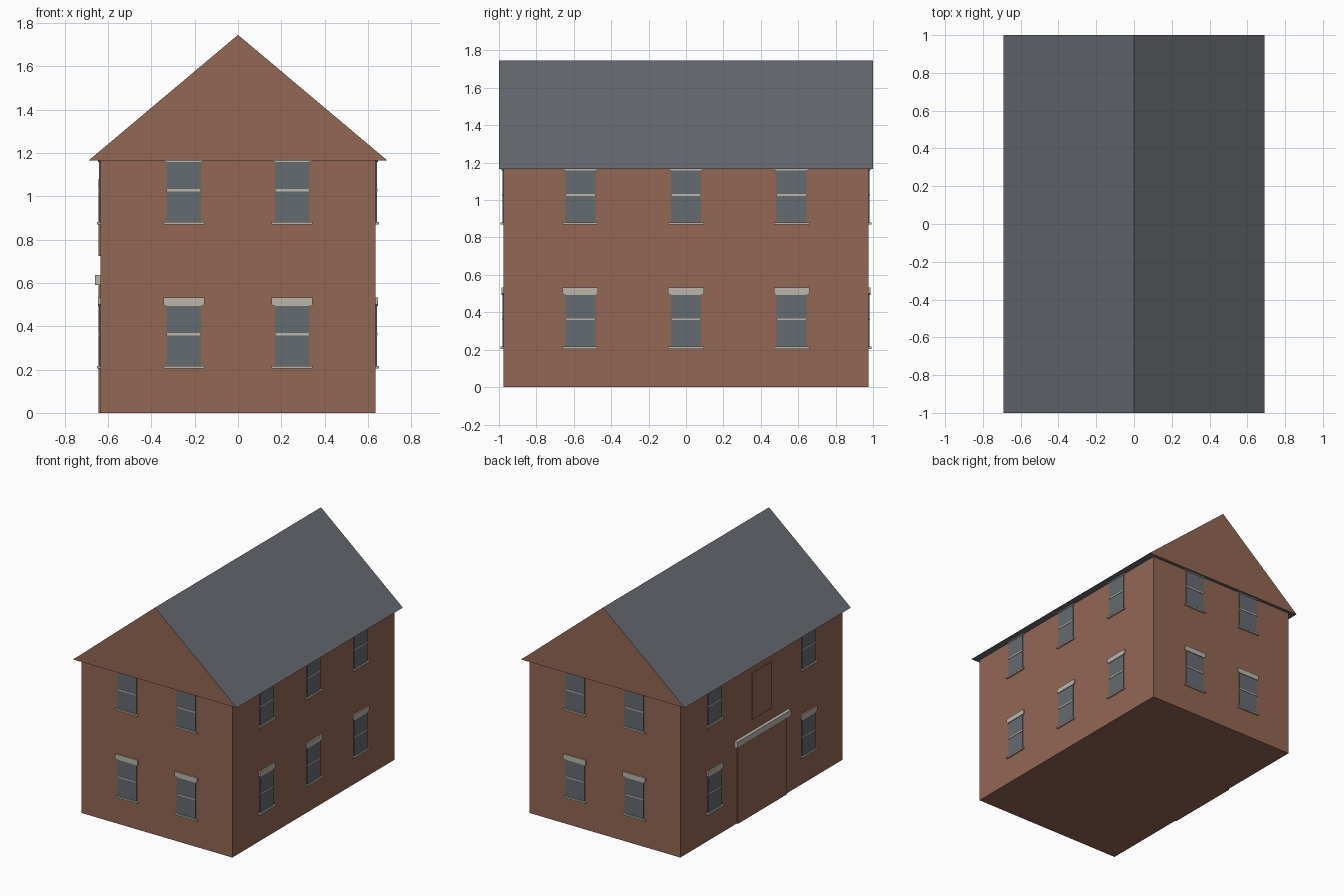
import bpy, bmesh, math
from mathutils import Matrix, Vector

cube = bpy.data.objects.get("Cube")
if cube:
    bpy.data.objects.remove(cube, do_unlink=True)


def material(name, rgb):
    m = bpy.data.materials.new(name)
    m.use_nodes = True
    m.diffuse_color = (*rgb, 1)
    m.node_tree.nodes["Principled BSDF"].inputs["Base Color"].default_value = (*rgb, 1)
    return m


BRICK = material("brick", (0.29, 0.135, 0.088))
SLATE = material("slate", (0.13, 0.14, 0.16))
GLASS = material("window glass", (0.13, 0.145, 0.165))
STONE = material("pale stone", (0.50, 0.47, 0.40))

HALF_X, HALF_Y, EAVE, RIDGE = 0.635, 0.975, 1.165, 1.745


def prism(name, outline, depth, mats, matrix=Matrix()):
    """Extrude an (x, z) outline from y = 0 towards -y."""
    bm = bmesh.new()
    face = bm.faces.new([bm.verts.new((x, 0, z)) for x, z in outline])
    ext = bmesh.ops.extrude_face_region(bm, geom=[face])
    moved = [v for v in ext["geom"] if isinstance(v, bmesh.types.BMVert)]
    bmesh.ops.translate(bm, verts=moved, vec=(0, -depth, 0))
    bmesh.ops.recalc_face_normals(bm, faces=bm.faces)
    mesh = bpy.data.meshes.new(name)
    bm.to_mesh(mesh)
    bm.free()
    for m in mats:
        mesh.materials.append(m)
    obj = bpy.data.objects.new(name, mesh)
    obj.matrix_world = matrix
    bpy.context.collection.objects.link(obj)
    return obj


def plate(name, width, z0, z1, depth, mat, matrix, taper=0.0):
    w = width / 2
    outline = [(-w + taper, z0), (w - taper, z0), (w, z0 + taper), (w, z1), (-w, z1), (-w, z0 + taper)]
    if not taper:
        outline = [(-w, z0), (w, z0), (w, z1), (-w, z1)]
    return prism(name, outline, depth, [mat], matrix)


def wall_frame(turn, distance, along):
    """Place a part on a wall; turn is the angle of the wall from the front."""
    return Matrix.Rotation(math.radians(turn), 4, "Z") @ Matrix.Translation((along, -distance, 0))


# Brick body
prism("brick_body", [(-HALF_X, 0), (HALF_X, 0), (HALF_X, EAVE), (-HALF_X, EAVE)],
      2 * HALF_Y, [BRICK], Matrix.Translation((0, HALF_Y, 0)))

# Gabled roof: slate slopes and soffit, brick gable ends
roof = prism("gabled_roof", [(-0.69, EAVE), (0.69, EAVE), (0, RIDGE)], 2.0,
             [SLATE, BRICK], Matrix.Translation((0, 1, 0)))
for p in roof.data.polygons:
    p.material_index = int(abs(p.normal.y) > 0.5)


# Sash window with sill, meeting rail and lintel
def window(label, matrix, z):
    plate(label + "_glass", 0.16, z, z + 0.29, 0.006, GLASS, matrix)
    plate(label + "_rail", 0.16, z + 0.148, z + 0.158, 0.009, STONE, matrix)
    plate(label + "_sill", 0.19, z - 0.006, z + 0.006, 0.016, STONE, matrix)
    plate(label + "_lintel", 0.19, z + 0.283, z + 0.322, 0.011, STONE, matrix, 0.008)


walls = {
    "front": (0, HALF_Y, (-0.25, 0.25)),
    "back": (180, HALF_Y, (-0.25, 0.25)),
    "left": (90, HALF_X, (-0.565, 0, 0.565)),
    "right": (-90, HALF_X, (-0.565, 0.565)),
}
for side, (turn, distance, places) in walls.items():
    for i, along in enumerate(places, 1):
        for storey, z in (("lower", 0.21), ("upper", 0.875)):
            window(f"{side}_{storey}_window_{i}", wall_frame(turn, distance, along), z)

# Bricked-up cart door with stone beam, and loading hatch above it
yard = wall_frame(-90, HALF_X, 0)
plate("cart_door_infill", 0.59, 0, 0.60, 0.010, BRICK, yard)
plate("cart_door_beam", 0.65, 0.59, 0.637, 0.025, STONE, yard)
plate("loading_hatch_infill", 0.23, 0.725, 1.08, 0.008, BRICK, yard)
